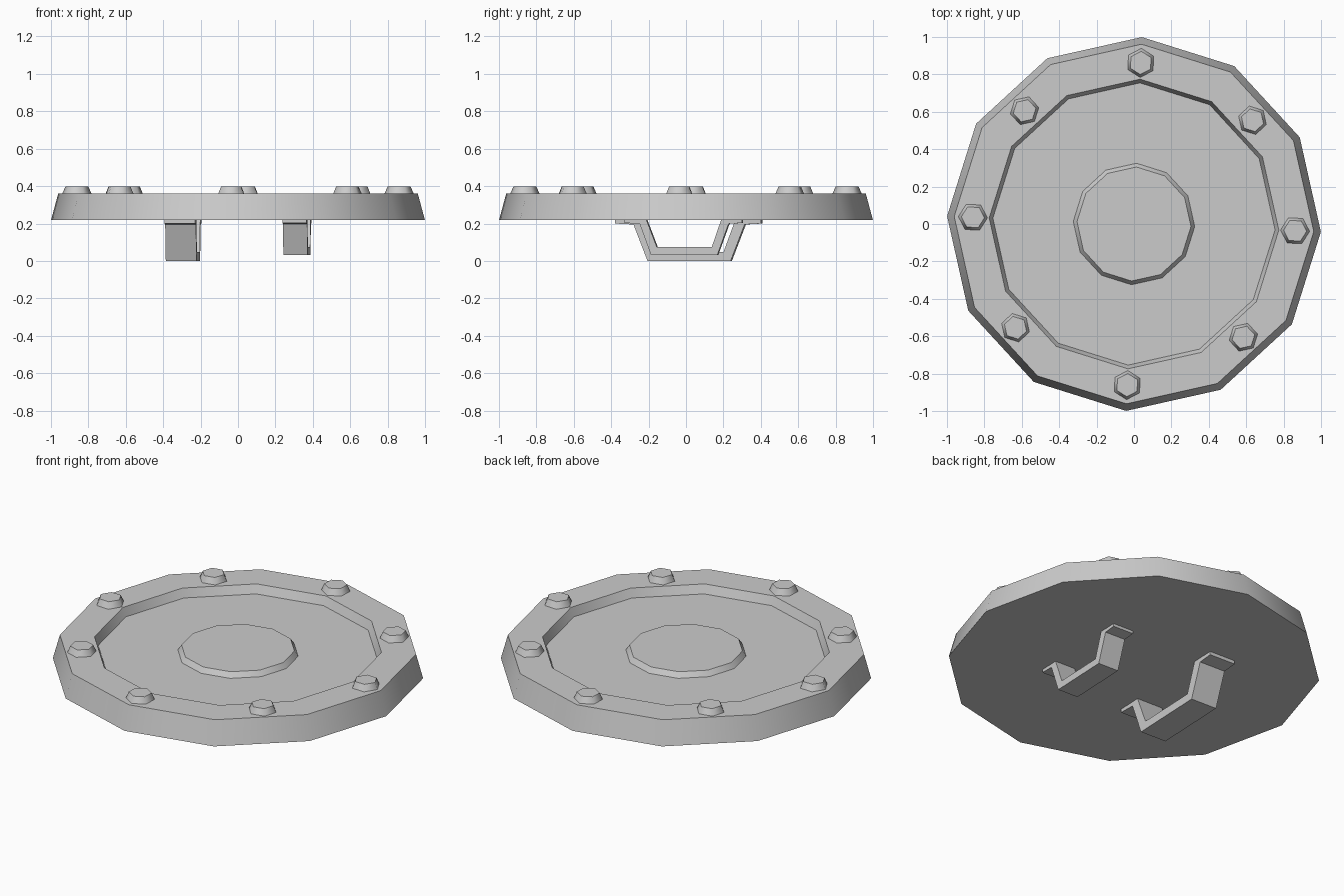
import bpy, bmesh, math
from mathutils import Matrix

cube = bpy.data.objects.get("Cube")
if cube:
    bpy.data.objects.remove(cube, do_unlink=True)

YAW = math.radians(-2.4)      # the whole model is turned slightly
RIM_Z, TOP_Z = 0.22, 0.36

grey = bpy.data.materials.new("plain_grey")
grey.use_nodes = True
colour = (0.6, 0.6, 0.6, 1)
grey.diffuse_color = colour
grey.node_tree.nodes["Principled BSDF"].inputs["Base Color"].default_value = colour


def finish(bm, name, smooth_angle=None):
    bmesh.ops.recalc_face_normals(bm, faces=bm.faces[:])
    bm.transform(Matrix.Rotation(YAW, 4, 'Z'))
    mesh = bpy.data.meshes.new(name)
    bm.to_mesh(mesh)
    bm.free()
    mesh.materials.append(grey)
    obj = bpy.data.objects.new(name, mesh)
    bpy.context.collection.objects.link(obj)
    if smooth_angle:
        bpy.ops.object.select_all(action='DESELECT')
        obj.select_set(True)
        bpy.context.view_layer.objects.active = obj
        bpy.ops.object.shade_smooth_by_angle(angle=math.radians(smooth_angle))


def stack(bm, sides, rings, centre=(0, 0), turn=0.0):
    """Closed solid of stacked polygons, rings given as (radius, z)."""
    loops = []
    for r, z in rings:
        loops.append([bm.verts.new((
            centre[0] + r * math.cos(turn + math.tau * i / sides),
            centre[1] + r * math.sin(turn + math.tau * i / sides), z))
            for i in range(sides)])
    for a, b in zip(loops, loops[1:]):
        for i in range(sides):
            j = (i + 1) % sides
            bm.faces.new((a[i], a[j], b[j], b[i]))
    bm.faces.new(loops[0][::-1])
    bm.faces.new(loops[-1])


# Twelve-sided plate: tapered wall, flat lip, sunken ring and low centre boss
bm = bmesh.new()
stack(bm, 12, [(1.0, RIM_Z), (0.962, TOP_Z), (0.775, TOP_Z), (0.755, 0.31),
               (0.325, 0.31), (0.305, 0.34)])
finish(bm, "shield_plate", 40)

# Eight hexagonal studs around the edge, the diagonal ones a little further in
for k in range(8):
    a = math.tau * k / 8
    r = 0.842 if k % 2 else 0.862
    turn = a - math.radians(1.4) * (k % 2) * (1 if k in (1, 5) else -1)
    bm = bmesh.new()
    stack(bm, 6, [(0.08, TOP_Z - 0.005), (0.062, TOP_Z + 0.037)],
          (r * math.cos(turn), r * math.sin(turn)), a)
    finish(bm, f"stud_{k + 1}", 65)

# Bent strap handles: side profile (y, depth below plate), outer then inner
HANDLE = [(-0.39, 0), (-0.39, 0.02), (-0.29, 0.025), (-0.215, 0.22),
          (0.23, 0.22), (0.305, 0.025), (0.393, 0.02), (0.393, 0),
          (0.255, 0), (0.192, 0.172), (-0.175, 0.172), (-0.245, 0)]


def handle(name, x, width, sy, sz):
    bm = bmesh.new()
    left, right = [[bm.verts.new((x + s * width / 2, y * sy, RIM_Z - d * sz))
                    for y, d in HANDLE] for s in (-1, 1)]
    n = len(HANDLE)
    for i in range(n):
        j = (i + 1) % n
        bm.faces.new((left[i], left[j], right[j], right[i]))
    bm.faces.new(left[::-1])
    bm.faces.new(right)
    finish(bm, name)


handle("arm_strap", -0.295, 0.165, 1.0, 1.0)
handle("hand_grip", 0.315, 0.13, 0.8, 0.85)
